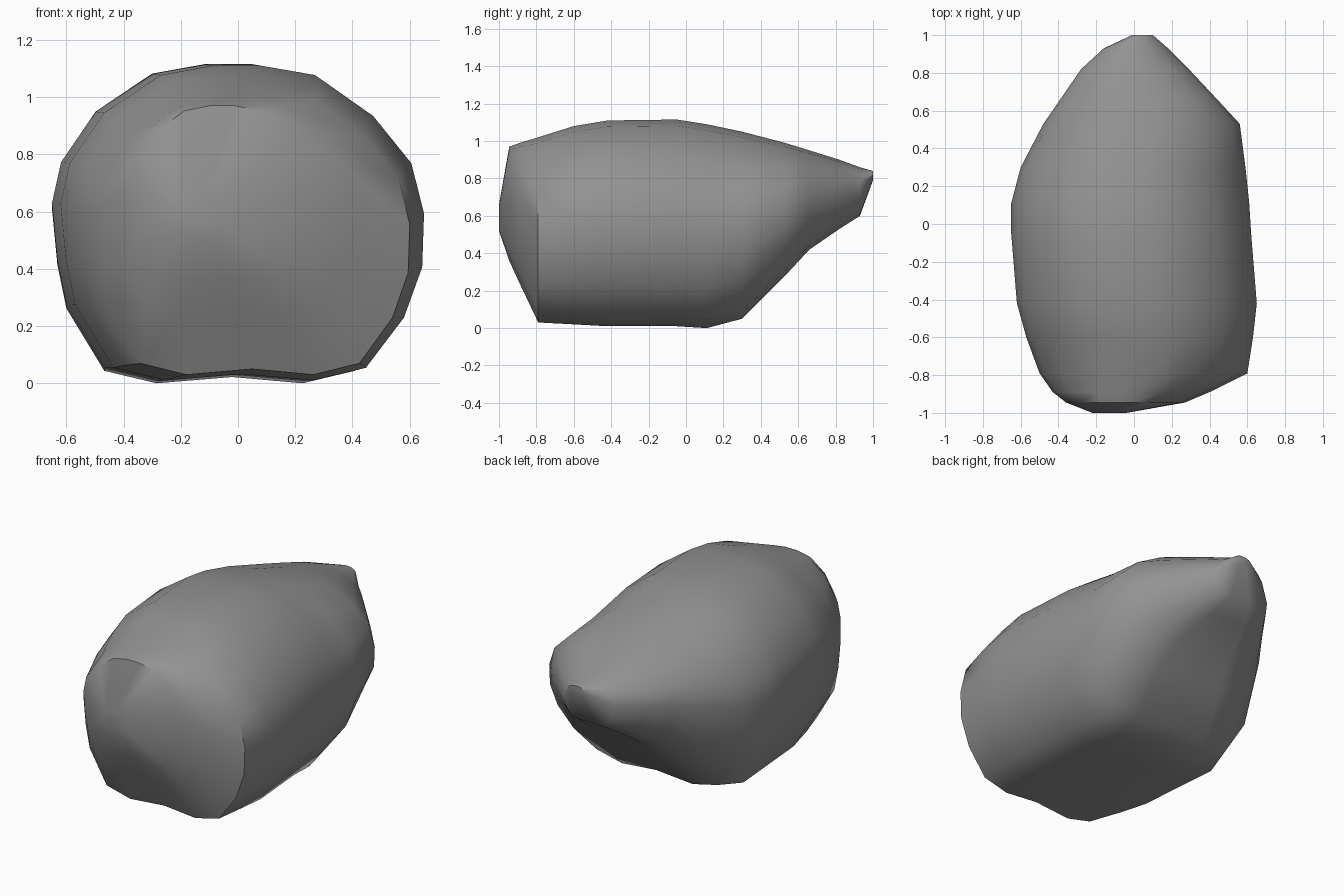
import bpy
import bmesh
import math

cube = bpy.data.objects.get("Cube")
if cube:
    bpy.data.objects.remove(cube, do_unlink=True)

# Matte stone colour
stone = bpy.data.materials.new("stone_grey")
stone.use_nodes = True
colour = (0.29, 0.29, 0.29, 1)
stone.diffuse_color = colour
shader = stone.node_tree.nodes["Principled BSDF"]
shader.inputs["Base Color"].default_value = colour
shader.inputs["Roughness"].default_value = 0.9

# Angular outline of one slice: across from -1 to 1, up from 0 to 1
outline = [(0.1, 1), (0.4, 0.97), (0.72, 0.84), (0.93, 0.69), (1, 0.53),
           (0.99, 0.36), (0.89, 0.2), (0.68, 0.04), (0.39, 0), (0, 0.02),
           (-0.42, 0), (-0.71, 0.04), (-0.92, 0.24), (-0.97, 0.38),
           (-1, 0.56), (-0.95, 0.69), (-0.76, 0.85), (-0.45, 0.97), (-0.16, 1)]

# Slices from front to back: y, right x, left x, bottom z, top z
slices = [(-1, -0.22, -0.04, 0.52, 0.66),
          (-0.945, -0.36, 0.27, 0.36, 0.97),
          (-0.89, -0.43, 0.4, 0.24, 0.99),
          (-0.79, -0.5, 0.6, 0.03, 1.02),
          (-0.6, -0.57, 0.63, 0.02, 1.08),
          (-0.42, -0.62, 0.65, 0.01, 1.11),
          (-0.05, -0.65, 0.62, 0.01, 1.115),
          (0.11, -0.65, 0.61, 0, 1.09),
          (0.3, -0.6, 0.59, 0.05, 1.05),
          (0.53, -0.48, 0.56, 0.28, 0.99),
          (0.66, -0.39, 0.44, 0.42, 0.95),
          (0.82, -0.28, 0.29, 0.53, 0.9),
          (0.93, -0.16, 0.18, 0.6, 0.86),
          (1, -0.01, 0.1, 0.79, 0.84)]

# Boulder body, bridged slice by slice and capped at both ends
bm = bmesh.new()
rings = []
for y, right, left, low, high in slices:
    middle, half = (left + right) / 2, (left - right) / 2
    rings.append([bm.verts.new((middle + u * half, y, low + v * (high - low)))
                  for u, v in outline])
count = len(outline)
for a, b in zip(rings, rings[1:]):
    for i in range(count):
        j = (i + 1) % count
        bm.faces.new((a[i], a[j], b[j], b[i]))
bm.faces.new(rings[0])
bm.faces.new(rings[-1])
bmesh.ops.recalc_face_normals(bm, faces=bm.faces)

mesh = bpy.data.meshes.new("boulder")
bm.to_mesh(mesh)
bm.free()
mesh.materials.append(stone)
boulder = bpy.data.objects.new("boulder", mesh)
bpy.context.collection.objects.link(boulder)

# Smooth stone with a few crisp ridges
bpy.ops.object.select_all(action="DESELECT")
boulder.select_set(True)
bpy.context.view_layer.objects.active = boulder
bpy.ops.object.shade_smooth_by_angle(angle=math.radians(42))
